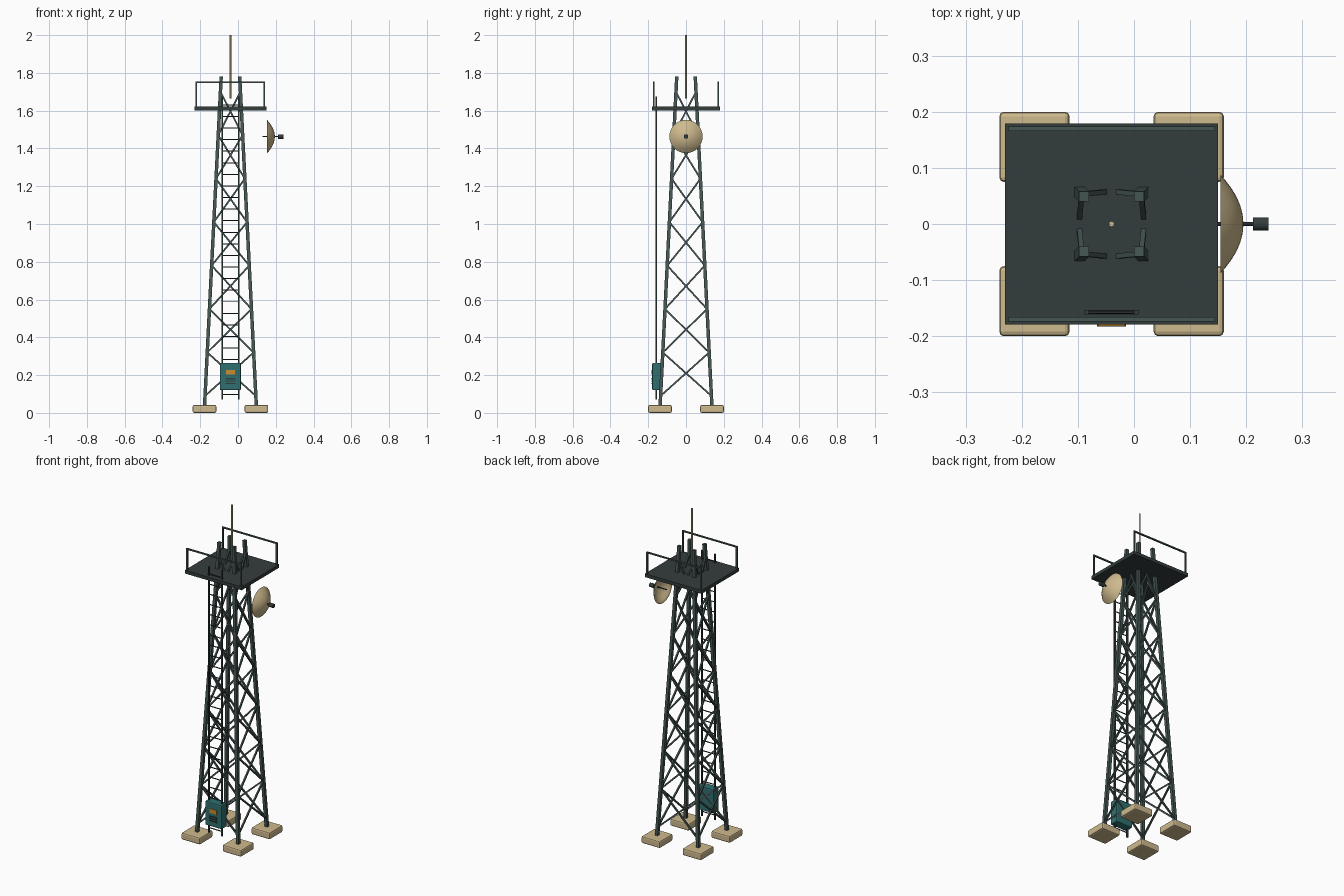
import bpy, bmesh, math
from mathutils import Vector, Matrix

if "Cube" in bpy.data.objects:
    bpy.data.objects.remove(bpy.data.objects["Cube"])

CX = -0.04  # tower axis


def material(name, rgb):
    m = bpy.data.materials.new(name)
    m.diffuse_color = (*rgb, 1)
    m.use_nodes = True
    m.node_tree.nodes["Principled BSDF"].inputs["Base Color"].default_value = m.diffuse_color
    return m


STEEL = material("green_steel", (0.06, 0.095, 0.088))
DARK = material("dark_steel", (0.034, 0.048, 0.046))
SAND = material("sand", (0.62, 0.49, 0.27))
TEAL = material("teal", (0.03, 0.16, 0.16))
ORANGE = material("orange", (0.58, 0.27, 0.03))


def finish(name, bm, mat, smooth=False, bevel=0, segments=2):
    me = bpy.data.meshes.new(name)
    bmesh.ops.recalc_face_normals(bm, faces=bm.faces)
    bm.to_mesh(me)
    bm.free()
    me.materials.append(mat)
    ob = bpy.data.objects.new(name, me)
    bpy.context.collection.objects.link(ob)
    if bevel:
        mod = ob.modifiers.new("bevel", 'BEVEL')
        mod.width, mod.segments = bevel, segments
    if smooth:
        bpy.ops.object.select_all(action='DESELECT')
        ob.select_set(True)
        bpy.context.view_layer.objects.active = ob
        bpy.ops.object.shade_smooth_by_angle(angle=math.radians(35))
    return ob


def bar(bm, a, b, r, sides=8):
    # Straight bar between two points; four sides gives a square beam of half width r
    a, b = Vector(a), Vector(b)
    d = b - a
    rot = Vector((0, 0, 1)).rotation_difference(d).to_matrix().to_4x4()
    if sides == 4:
        r *= math.sqrt(2)
        rot = rot @ Matrix.Rotation(math.pi / 4, 4, 'Z')
    bmesh.ops.create_cone(bm, cap_ends=True, segments=sides, radius1=r, radius2=r,
                          depth=d.length, matrix=Matrix.Translation((a + b) / 2) @ rot)


def box(bm, lo, hi):
    lo, hi = Vector(lo), Vector(hi)
    bmesh.ops.create_cube(bm, size=1, matrix=Matrix.Translation((lo + hi) / 2)
                          @ Matrix.Diagonal((*(hi - lo), 1)))


def leg_point(sx, sy, z):
    o = 0.1375 + (0.049 - 0.1375) * (z - 0.03) / 1.75
    return (CX + sx * o, sy * o, z)


CORNERS = [(-1, -1), (1, -1), (1, 1), (-1, 1)]

# Concrete footings
bm = bmesh.new()
for sx, sy in CORNERS:
    x, y = CX + sx * 0.1375, sy * 0.1375
    box(bm, (x - 0.0625, y - 0.0625, 0), (x + 0.0625, y + 0.0625, 0.042))
finish("footings", bm, SAND, bevel=0.008)

# Tapering legs
bm = bmesh.new()
for sx, sy in CORNERS:
    bar(bm, leg_point(sx, sy, 0.03), leg_point(sx, sy, 1.78), 0.009, 4)
finish("tower_legs", bm, STEEL)

# Crossed braces, seven bays on each face
bm = bmesh.new()
for i in range(4):
    p, q = CORNERS[i], CORNERS[(i + 1) % 4]
    for k in range(7):
        z0, z1 = 0.09 + 0.23 * k, 0.32 + 0.23 * k
        bar(bm, leg_point(*p, z0), leg_point(*q, z1), 0.0045, 4)
        bar(bm, leg_point(*q, z0), leg_point(*p, z1), 0.0045, 4)
finish("cross_braces", bm, STEEL)

# Platform deck
bm = bmesh.new()
box(bm, (CX - 0.19, -0.179, 1.602), (CX + 0.19, 0.179, 1.622))
finish("platform_deck", bm, DARK)

# Front and back guard rails
bm = bmesh.new()
for y in (-0.17, 0.17):
    for s in (-1, 1):
        bar(bm, (CX + s * 0.18, y, 1.615), (CX + s * 0.18, y, 1.752), 0.004, 4)
    bar(bm, (CX - 0.184, y, 1.75), (CX + 0.184, y, 1.75), 0.004, 4)
finish("guard_rails", bm, STEEL)

# Ladder
bm = bmesh.new()
for s in (-1, 1):
    bar(bm, (CX + s * 0.044, -0.157, 0.07), (CX + s * 0.044, -0.157, 1.675), 0.004, 4)
for i in range(26):
    z = 0.098 + 0.0613 * i
    bar(bm, (CX - 0.044, -0.157, z), (CX + 0.044, -0.157, z), 0.003, 6)
finish("ladder", bm, DARK)

# Mast on top
bm = bmesh.new()
bar(bm, (CX, 0, 1.665), (CX, 0, 2.0), 0.005, 12)
finish("mast", bm, SAND, smooth=True)

# Dish: thin bowl revolved about the x axis
bm = bmesh.new()
R, DEPTH, SIDES = 0.088, 0.041, 32
outer = [(R * t / 8, 0.195 - DEPTH * (t / 8) ** 2) for t in range(9)]
profile = outer + [(r * 0.97, x - 0.003) for r, x in reversed(outer)]
profile[9] = (R * 0.97, outer[-1][1])
verts = [bm.verts.new((x, 0, 1.463 + r)) for r, x in profile]
edges = [bm.edges.new(pair) for pair in zip(verts, verts[1:])]
bmesh.ops.spin(bm, geom=verts + edges, cent=(0, 0, 1.463), axis=(1, 0, 0),
               angle=math.tau, steps=SIDES)
bmesh.ops.remove_doubles(bm, verts=bm.verts, dist=0.0003)
finish("dish", bm, SAND, smooth=True)

# Dish feed arm and feed box
bm = bmesh.new()
bar(bm, (0.13, 0, 1.463), (0.215, 0, 1.463), 0.0035, 8)
bar(bm, (0.212, 0, 1.463), (0.24, 0, 1.463), 0.012, 12)
finish("dish_feed", bm, DARK, smooth=True)

# Equipment cabinet
bm = bmesh.new()
box(bm, (CX - 0.056, -0.179, 0.12), (CX + 0.056, -0.127, 0.265))
finish("cabinet", bm, TEAL, bevel=0.006)

# Cabinet label plate and vent slats
bm = bmesh.new()
box(bm, (CX - 0.024, -0.182, 0.202), (CX + 0.024, -0.176, 0.228))
finish("cabinet_plate", bm, ORANGE)
bm = bmesh.new()
for z in (0.155, 0.168, 0.181):
    box(bm, (CX - 0.026, -0.183, z - 0.003), (CX + 0.026, -0.176, z + 0.003))
finish("cabinet_vents", bm, DARK)
